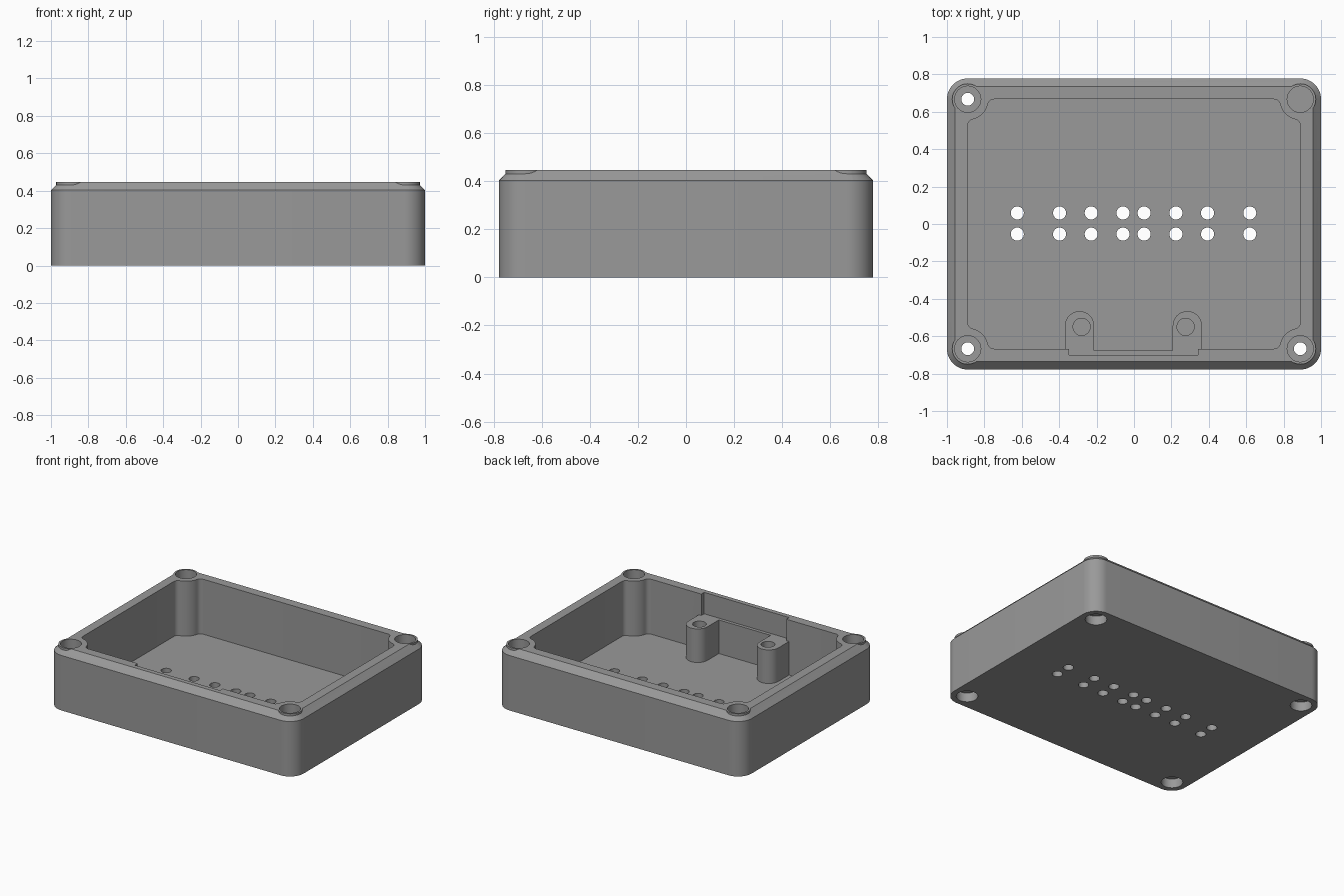
import bpy, bmesh, math
from math import sin, cos, pi

if "Cube" in bpy.data.objects:
    bpy.data.objects.remove(bpy.data.objects["Cube"])

HX, HY, TOP = 1.0, 0.778, 0.447      # half sizes and height
CX, CY = 0.889, 0.667                # corner screw centres, also the cavity walls
FLOOR, SHOULDER, CH = 0.044, 0.403, 0.044
LEDGE = 0.29                         # height of the mounting pillars

grey = bpy.data.materials.new("grey plastic")
grey.diffuse_color = (0.32, 0.32, 0.32, 1)
grey.use_nodes = True
grey.node_tree.nodes["Principled BSDF"].inputs["Base Color"].default_value = grey.diffuse_color


def loft(name, layers):
    """Closed solid through (outline, z) layers with equal point counts."""
    bm = bmesh.new()
    rings = [[bm.verts.new((x, y, z)) for x, y in pts] for pts, z in layers]
    n = len(rings[0])
    bm.faces.new(rings[0][::-1])
    bm.faces.new(rings[-1])
    for a, b in zip(rings, rings[1:]):
        for i in range(n):
            j = (i + 1) % n
            bm.faces.new((a[i], a[j], b[j], b[i]))
    bmesh.ops.recalc_face_normals(bm, faces=bm.faces)
    me = bpy.data.meshes.new(name)
    bm.to_mesh(me)
    bm.free()
    me.materials.append(grey)
    ob = bpy.data.objects.new(name, me)
    bpy.context.collection.objects.link(ob)
    return ob


def arc(x, y, r, a0, a1, n):
    return [(x + r * cos(a0 + (a1 - a0) * i / n), y + r * sin(a0 + (a1 - a0) * i / n))
            for i in range(n + 1)]


def disc(x, y, r, z0, z1, n=40):
    pts = arc(x, y, r, 0, 2 * pi, n)[:-1]
    return loft("round", [(pts, z0), (pts, z1)])


def block(x0, x1, y0, y1, z0, z1):
    pts = [(x0, y0), (x1, y0), (x1, y1), (x0, y1)]
    return loft("block", [(pts, z0), (pts, z1)])


def combine(target, other, op):
    m = target.modifiers.new(op, 'BOOLEAN')
    m.operation, m.object, m.solver = op, other, 'EXACT'
    bpy.context.view_layer.objects.active = target
    bpy.ops.object.modifier_apply(modifier=m.name)
    bpy.data.objects.remove(other, do_unlink=True)


def four_corners(quarter):
    """Mirror an outline of the +x +y corner, running counter-clockwise."""
    a = quarter
    b = [(-x, y) for x, y in reversed(a)]
    c = [(-x, -y) for x, y in a]
    d = [(x, -y) for x, y in reversed(a)]
    return a + b + c + d


# Outer shell with a chamfered top edge
outer = four_corners(arc(CX, CY, HX - CX, 0, pi / 2, 12))
inner = four_corners(arc(CX, CY, HX - CX - CH, 0, pi / 2, 12))
box = loft("enclosure_base", [(outer, 0), (outer, SHOULDER), (inner, TOP)])

# Cavity that leaves filleted screw columns in the corners
R, F = 0.111, 0.032
d = math.sqrt((R + F) ** 2 - F ** 2)
t = math.atan2(F, d)
fillet = arc(CX - F, CY - d, F, 0, pi / 2 - t, 6)
column = arc(CX, CY, R, 1.5 * pi - t, pi + t, 12)
fillet_end = arc(CX - d, CY - F, F, t, pi / 2, 6)
cavity = four_corners(fillet + column[1:-1] + fillet_end)
combine(box, loft("cavity", [(cavity, FLOOR), (cavity, TOP + 0.1)]), 'DIFFERENCE')

# Raised rings around the corner screws
for sx in (-1, 1):
    for sy in (-1, 1):
        combine(box, disc(sx * CX, sy * CY, 0.083, 0.36, TOP, 48), 'UNION')

# Recess in the front wall, above and between the pillars
combine(box, block(-0.347, 0.343, -0.70, -0.6, LEDGE, TOP + 0.1), 'DIFFERENCE')
combine(box, block(-0.25, 0.25, -0.676, -0.6, FLOOR, LEDGE + 0.05), 'DIFFERENCE')

# Round-nosed mounting pillars
pillars = ((-0.280, -0.369, -0.213), (0.276, 0.207, 0.363))
for x, left, right in pillars:
    mid, r = (left + right) / 2, (right - left) / 2
    pts = arc(mid, -0.466 - r, r, 0, pi, 20) + [(left, -0.69), (right, -0.69)]
    combine(box, loft("pillar", [(pts, 0.02), (pts, LEDGE)]), 'UNION')
    combine(box, disc(x, -0.55, 0.046, LEDGE - 0.2, LEDGE + 0.05, 32), 'DIFFERENCE')

# Corner screw holes, counterbored at both ends
for sx in (-1, 1):
    for sy in (-1, 1):
        x, y = sx * CX, sy * CY
        combine(box, disc(x, y, 0.034, -0.1, TOP + 0.1), 'DIFFERENCE')
        combine(box, disc(x, y, 0.072, -0.1, 0.067), 'DIFFERENCE')
        combine(box, disc(x, y, 0.070, TOP - 0.067, TOP + 0.1), 'DIFFERENCE')

# Two rows of holes through the floor
for x in (-0.624, -0.398, -0.229, -0.059, 0.054, 0.224, 0.393, 0.619):
    for y in (-0.054, 0.059):
        combine(box, disc(x, y, 0.035, -0.1, 0.1, 28), 'DIFFERENCE')

bpy.ops.object.select_all(action='DESELECT')
box.select_set(True)
bpy.context.view_layer.objects.active = box
bpy.ops.object.shade_smooth_by_angle(angle=math.radians(30))
